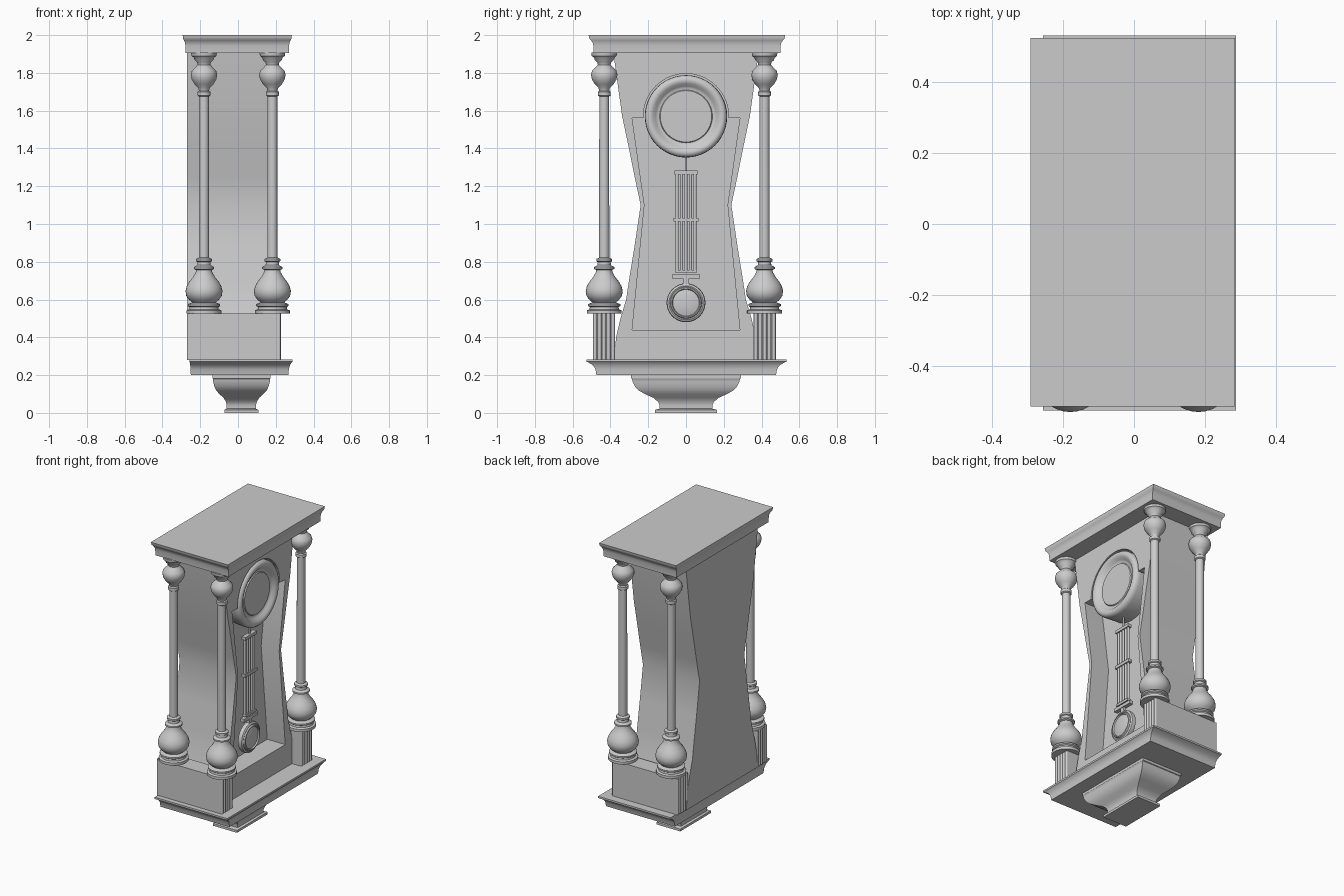
import bpy, bmesh
from math import pi, cos, sin
from mathutils import Matrix

if "Cube" in bpy.data.objects:
    bpy.data.objects.remove(bpy.data.objects["Cube"])


def finish(bm, name, smooth=None):
    bmesh.ops.recalc_face_normals(bm, faces=bm.faces[:])
    mesh = bpy.data.meshes.new(name)
    bm.to_mesh(mesh)
    bm.free()
    ob = bpy.data.objects.new(name, mesh)
    bpy.context.collection.objects.link(ob)
    if smooth:
        bpy.ops.object.select_all(action='DESELECT')
        bpy.context.view_layer.objects.active = ob
        ob.select_set(True)
        bpy.ops.object.shade_smooth_by_angle(angle=smooth)
    return ob


def moulding(name, inner, outer, profile):
    """Stack of rectangles (x0, x1, y0, y1) blended inner->outer by t at each z."""
    bm = bmesh.new()
    rings = []
    for z, t in profile:
        x0, x1, y0, y1 = [a + (b - a) * t for a, b in zip(inner, outer)]
        rings.append([bm.verts.new((x, y, z)) for x, y in
                      ((x0, y0), (x1, y0), (x1, y1), (x0, y1))])
    for a, b in zip(rings, rings[1:]):
        for i in range(4):
            j = (i + 1) % 4
            bm.faces.new((a[i], a[j], b[j], b[i]))
    bm.faces.new(rings[0])
    bm.faces.new(rings[-1])
    return finish(bm, name, 0.6)


def prism(name, half, x0, x1):
    """Mirror a half outline of (y, z) points and extrude it along x."""
    pts = half + [(-y, z) for y, z in reversed(half) if y > 1e-5]
    bm = bmesh.new()
    face = bm.faces.new([bm.verts.new((x0, y, z)) for y, z in pts])
    ext = bmesh.ops.extrude_face_region(bm, geom=[face])['geom']
    bmesh.ops.translate(bm, vec=(x1 - x0, 0, 0),
                        verts=[v for v in ext if isinstance(v, bmesh.types.BMVert)])
    return finish(bm, name, 0.4)


def lathe(name, profile, loc, along_x=False, n=32):
    """Revolve (radius, height) around z, or around x when along_x is set."""
    bm = bmesh.new()
    rings = [[bm.verts.new((r * cos(2 * pi * i / n), r * sin(2 * pi * i / n), h))
              for i in range(n)] for r, h in profile]
    for a, b in zip(rings, rings[1:]):
        for i in range(n):
            j = (i + 1) % n
            bm.faces.new((a[i], a[j], b[j], b[i]))
    bm.faces.new(rings[0])
    bm.faces.new(rings[-1])
    m = Matrix.Translation(loc)
    if along_x:
        m = m @ Matrix.Rotation(pi / 2, 4, 'Y')
    bm.transform(m)
    return finish(bm, name, 0.7)


def box(name, x0, x1, y0, y1, z0, z1):
    r = (x0, x1, y0, y1)
    return moulding(name, r, r, [(z0, 0), (z1, 0)])


# Cornice, base shelf and bottom pendant
moulding("cornice", (-.278, .27, -.489, .5), (-.293, .285, -.516, .525),
         [(1.905, 0), (1.945, .04), (1.96, .2), (1.972, .5), (1.98, .8), (1.987, .9), (2, 1)])
moulding("base_shelf", (-.25, .267, -.474, .476), (-.257, .288, -.527, .532),
         [(.2, 0), (.23, .1), (.245, .25), (.257, .5), (.268, .85), (.271, 1), (.283, 1)])
moulding("bottom_pendant", (-.06, .095, -.14, .14), (-.135, .172, -.29, .29),
         [(0, .16), (.016, .16), (.022, 0), (.04, .0), (.058, .05), (.08, .22), (.1, .52),
          (.12, .75), (.14, .87), (.165, .95), (.18, .97), (.183, 1), (.2, 1)])

# Hourglass case with a recessed front
case = prism("clock_case", [(.382, .28), (.37, .4), (.347, .5), (.317, .6), (.302, .7),
                            (.273, .88), (.24, 1.1), (.272, 1.25), (.302, 1.4), (.338, 1.57),
                            (.37, 1.8), (.385, 1.91)], -.27, .155)
arch = [(.226 * cos(a), 1.57 + .226 * sin(a)) for a in [i * pi / 20 for i in range(11)]]
cutter = prism("recess_cutter", [(.285, .44), (.22, 1.1), (.285, 1.56), (.226, 1.56)] + arch,
               .02, .3)
mod = case.modifiers.new("recess", 'BOOLEAN')
mod.operation = 'DIFFERENCE'
mod.solver = 'EXACT'
mod.object = cutter
bpy.ops.object.select_all(action='DESELECT')
bpy.context.view_layer.objects.active = case
case.select_set(True)
bpy.ops.object.modifier_apply(modifier="recess")
bpy.data.objects.remove(cutter)

# Dial
lathe("dial", [(.21, .01), (.218, .13), (.216, .15), (.205, .163), (.19, .166), (.175, .16),
               (.16, .145), (.15, .138), (.14, .138), (.136, .144), (.13, .144)],
      (0, 0, 1.57), True, 48)

# Pendulum
PX = .085
lathe("pendulum_hanger", [(.006, 1.27), (.006, 1.37)], (PX, 0, 0), n=12)
for i in range(5):
    lathe("pendulum_rod", [(.0085, .74), (.0085, 1.275)], (PX, (i - 2) * .0235, 0), n=12)
for z, w, h in ((1.273, .062, .01), (1.022, .066, .01), (.748, .055, .008), (.722, .075, .011)):
    box("pendulum_crossbar", PX - .014, PX + .014, -w, w, z - h, z + h)
box("pendulum_link", PX - .01, PX + .01, -.015, .015, .66, .72)
lathe("pendulum_bob", [(.08, -.025), (.1, -.015), (.103, 0), (.1, .012), (.09, .018), (.084, .016),
                       (.08, .024), (.074, .026), (.07, .018), (.05, .023), (.02, .026)],
      (PX, 0, .583), True)

# Turned columns on fluted pedestals
column = [(.092, .525), (.092, .543), (.078, .548), (.076, .56), (.086, .566), (.086, .576),
          (.062, .585), (.08, .6), (.094, .62), (.098, .645), (.092, .67), (.078, .695),
          (.058, .72), (.044, .745), (.042, .757), (.054, .762), (.054, .772), (.036, .782),
          (.034, .798), (.042, .803), (.042, .815), (.027, .822),
          (.026, 1.675), (.034, 1.68), (.034, 1.7), (.027, 1.705), (.03, 1.72), (.05, 1.74),
          (.065, 1.765), (.07, 1.79), (.064, 1.812), (.045, 1.83), (.034, 1.843), (.036, 1.855),
          (.05, 1.868), (.053, 1.88), (.066, 1.89), (.068, 1.908)]
for y in (-.433, .416):
    for x in (-.18, .182):
        lathe("column", column, (x, y, 0))
    out = 1 if y > 0 else -1
    ya, yb = sorted((y + out * .06, y - out * .058))
    box("pedestal", -.262, .218, ya, yb, .28, .526)
    for x in (-.26, .216):
        for i in range(5):
            yy = ya + .0118 + i * (yb - ya - .0236) / 4
            lathe("pedestal_reed", [(.0105, .281), (.0105, .5255)], (x, yy, 0), n=12)
